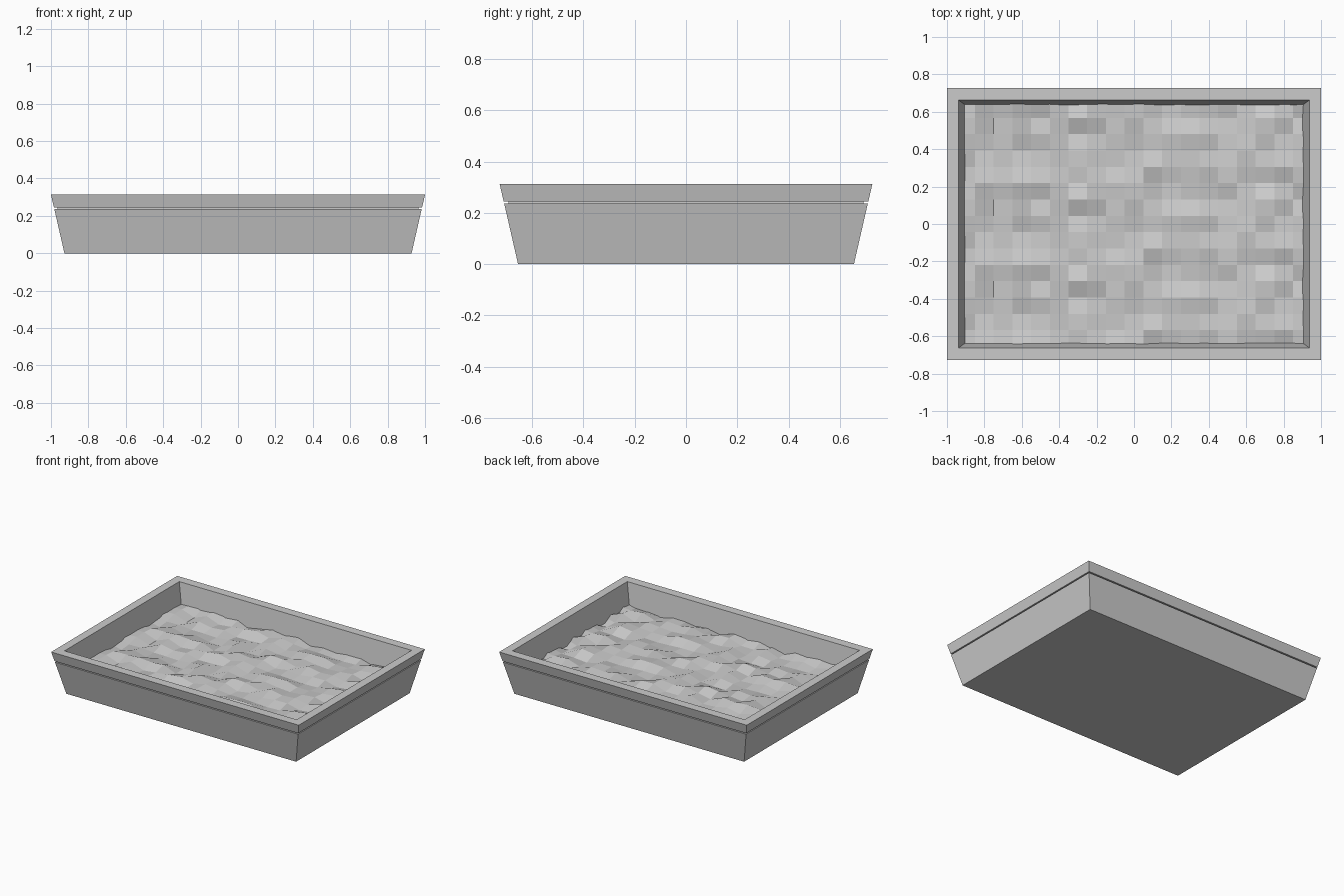
import bpy, bmesh, random

if "Cube" in bpy.data.objects:
    bpy.data.objects.remove(bpy.data.objects["Cube"])

random.seed(5)


def finish(bm, name):
    mesh = bpy.data.meshes.new(name)
    bm.to_mesh(mesh)
    bm.free()
    obj = bpy.data.objects.new(name, mesh)
    bpy.context.collection.objects.link(obj)
    return obj


def rectangular_shell(name, rings):
    """Join stacked rectangles (half x, half y, z) and cap both ends."""
    bm = bmesh.new()
    loops = [[bm.verts.new((sx * hx, sy * hy, z))
              for sx, sy in ((-1, -1), (1, -1), (1, 1), (-1, 1))]
             for hx, hy, z in rings]
    for a, b in zip(loops, loops[1:]):
        for i in range(4):
            j = (i + 1) % 4
            bm.faces.new((a[i], a[j], b[j], b[i]))
    bm.faces.new(loops[0][::-1])
    bm.faces.new(loops[-1])
    bmesh.ops.recalc_face_normals(bm, faces=bm.faces)
    return finish(bm, name)


# Tapered tray: outer wall, shadow groove, rim, inner wall and floor
rectangular_shell("tray", [
    (0.928, 0.655, 0.0),
    (0.982, 0.709, 0.236),
    (0.965, 0.692, 0.236),
    (0.965, 0.692, 0.244),
    (0.984, 0.711, 0.244),
    (1.0, 0.727, 0.313),
    (0.938, 0.662, 0.313),
    (0.875, 0.618, 0.02),
])

# Faceted granular filling: uneven grid whose edge is buried in the walls
nx, ny = 19, 15
size_x, size_y = 1.9, 1.31
bm = bmesh.new()
bmesh.ops.create_grid(bm, x_segments=nx, y_segments=ny, size=0.5)
heights = [[random.uniform(-0.021, 0.021) for _ in range(20)] for _ in range(5)]
for v in bm.verts:
    col, row = round((v.co.x + 0.5) * nx), round((v.co.y + 0.5) * ny)
    v.co = (v.co.x * size_x, v.co.y * size_y, 0.155 + heights[row % 5][col])
finish(bm, "granular_filling")
